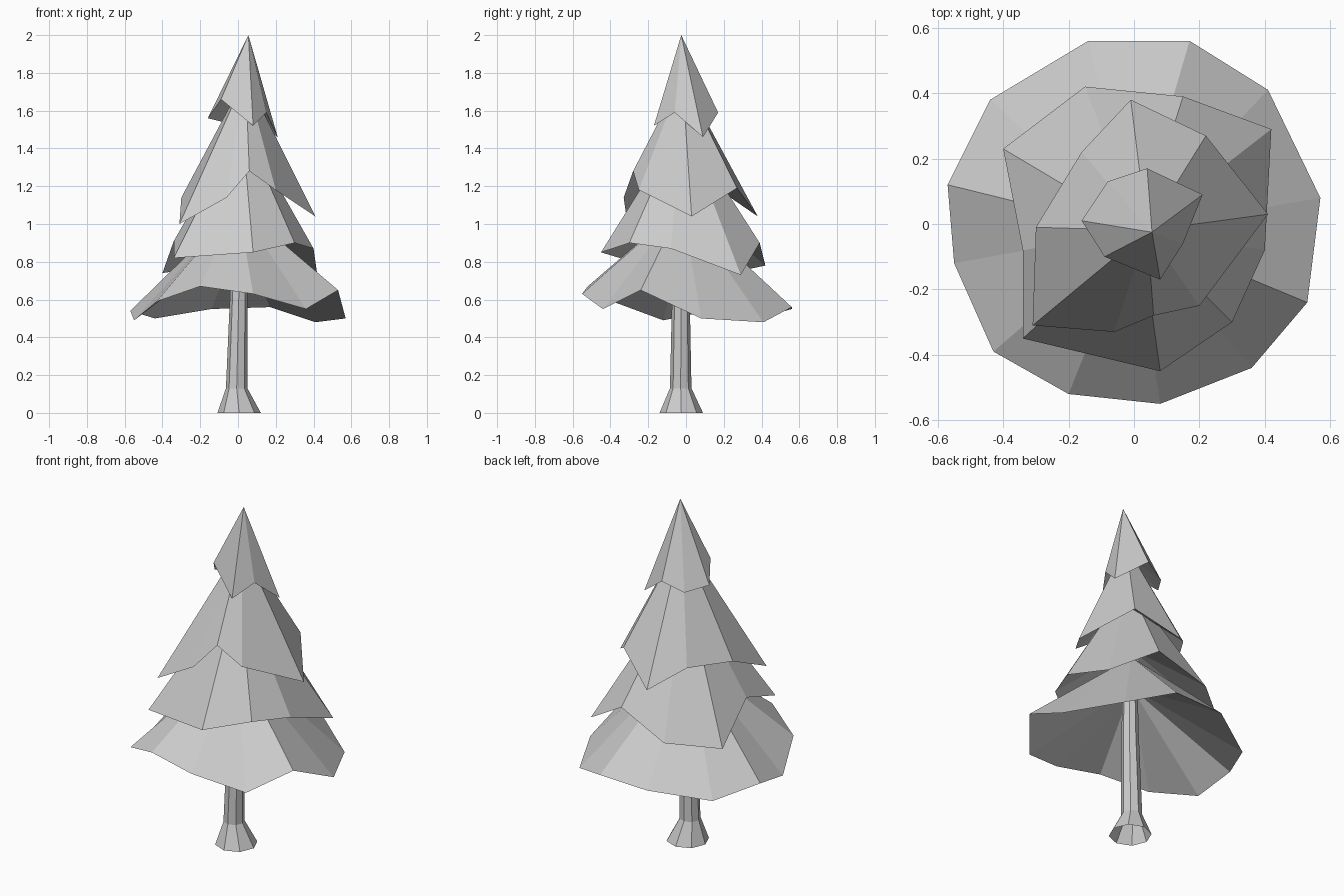
import bpy
import bmesh
import math

cube = bpy.data.objects.get("Cube")
if cube:
    bpy.data.objects.remove(cube, do_unlink=True)

# One plain grey for the whole tree
grey = bpy.data.materials.new("plain grey")
grey.use_nodes = True
colour = (0.6, 0.6, 0.6, 1)
grey.diffuse_color = colour
grey.node_tree.nodes["Principled BSDF"].inputs["Base Color"].default_value = colour


def finish(name, bm):
    """Turn a bmesh into a flat-shaded grey object."""
    mesh = bpy.data.meshes.new(name)
    bm.to_mesh(mesh)
    bm.free()
    mesh.materials.append(grey)
    obj = bpy.data.objects.new(name, mesh)
    bpy.context.scene.collection.objects.link(obj)
    return obj


def neighbours(ring):
    """Pairs of consecutive items around a closed ring."""
    return list(zip(ring, ring[1:] + ring[:1]))


def foliage_tier(name, rim, tip, hollow):
    """Ragged cone: a clockwise rim joined to a tip above and a hollow beneath."""
    bm = bmesh.new()
    ring = [bm.verts.new(point) for point in rim]
    top = bm.verts.new(tip)
    under = bm.verts.new(hollow)
    for a, b in neighbours(ring):
        bm.faces.new((b, a, top))
        bm.faces.new((a, b, under))
    return finish(name, bm)


def trunk(name, sections, sides):
    """Open tapered prism lofted through (x, y, z, radius) sections."""
    bm = bmesh.new()
    rings = []
    for x, y, z, radius in sections:
        ring = []
        for i in range(sides):
            angle = math.tau * i / sides
            ring.append(bm.verts.new((x + radius * math.cos(angle),
                                      y + radius * math.sin(angle), z)))
        rings.append(ring)
    for lower, upper in zip(rings, rings[1:]):
        for (a, b), (d, c) in zip(neighbours(lower), neighbours(upper)):
            bm.faces.new((a, b, c, d))
    return finish(name, bm)


# Trunk with a flared foot
trunk("trunk", [(0.006, -0.025, 0, 0.115), (-0.007, -0.028, 0.13, 0.057),
                (0.005, -0.027, 0.65, 0.046), (0.01, -0.02, 0.93, 0.04)], sides=8)

# Wide bottom skirt
foliage_tier("bottom_foliage", [
    (-.14, .56, .55), (.17, .56, .56), (.41, .41, .48), (.57, .08, .5),
    (.53, -.24, .65), (.36, -.44, .55), (.08, -.55, .63), (-.2, -.52, .67),
    (-.43, -.39, .59), (-.55, -.12, .49), (-.57, .12, .54), (-.44, .38, .5),
], tip=(0, -.02, 1.1), hollow=(0, -.02, .91))

# Lower middle skirt
foliage_tier("lower_middle_foliage", [
    (-.15, .42, .78), (.15, .39, .9), (.42, .29, .73), (.4, -.08, .87),
    (.3, -.3, .9), (.08, -.45, .85), (-.34, -.35, .82), (-.34, -.08, .91),
    (-.4, .23, .74),
], tip=(.02, -.02, 1.54), hollow=(.01, -.02, 1.15))

# Upper middle skirt
foliage_tier("upper_middle_foliage", [
    (-.16, .22, 1.15), (-.01, .38, 1.04), (.22, .27, 1.19), (.41, .03, 1.04),
    (.2, -.25, 1.18), (.06, -.28, 1.28), (-.06, -.33, 1.14), (-.31, -.31, 1),
    (-.3, -.01, 1.14),
], tip=(.04, -.02, 1.78), hollow=(.03, -.02, 1.4))

# Pointed crown
foliage_tier("crown", [
    (-.08, .13, 1.54), (.04, .17, 1.59), (.21, .09, 1.46), (.15, -.06, 1.59),
    (.08, -.17, 1.52), (-.09, -.1, 1.66), (-.16, .01, 1.56),
], tip=(.055, -.025, 2), hollow=(.05, -.02, 1.72))
